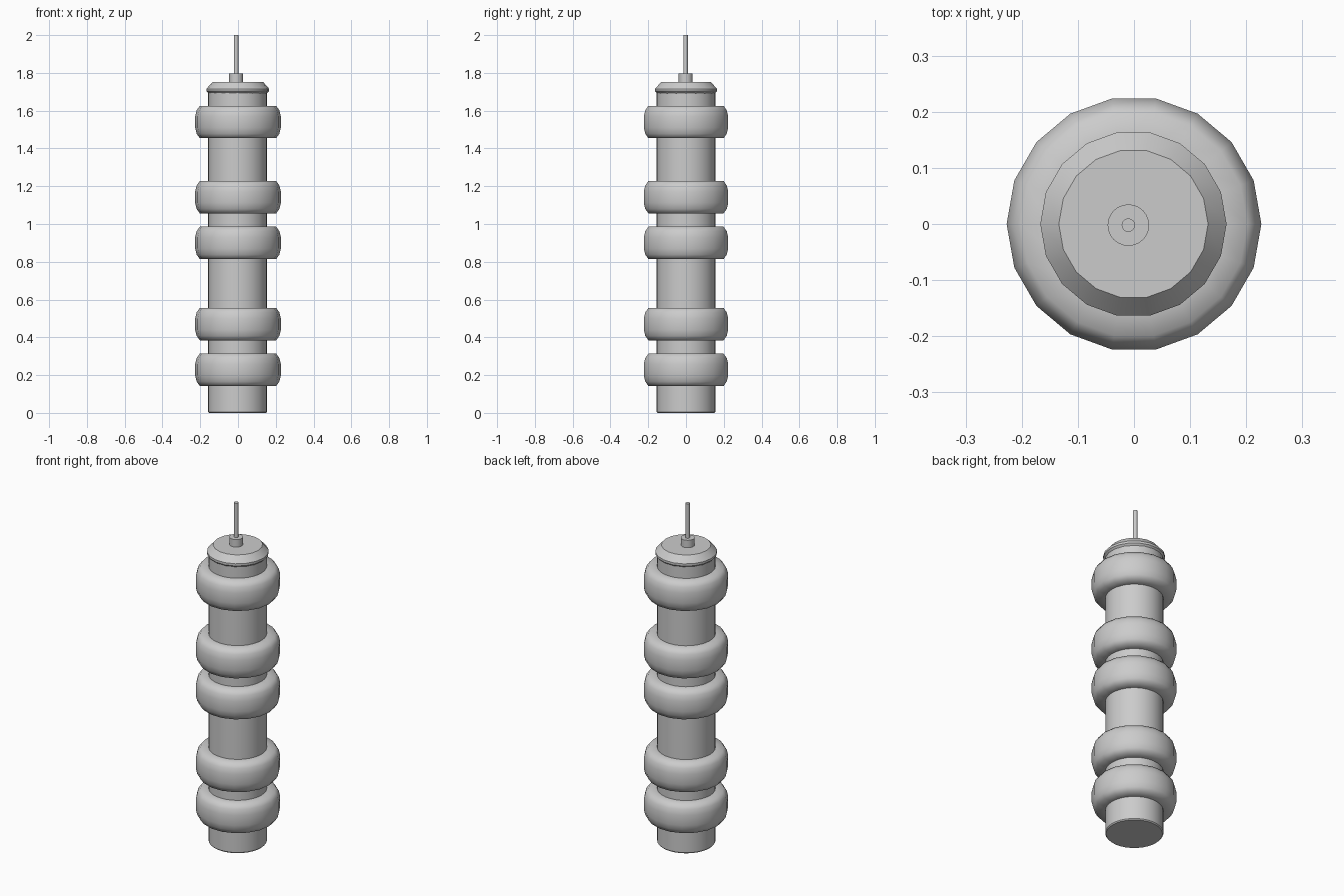
import bpy, bmesh, math

if "Cube" in bpy.data.objects:
    bpy.data.objects.remove(bpy.data.objects["Cube"])


def lathe(name, profile, sides, center=(0, 0), z=0.0, angle=35):
    """Revolve an open (radius, height) profile about z; end rings are capped."""
    bm = bmesh.new()
    rings = []
    for r, h in profile:
        rings.append([bm.verts.new((r * math.cos(2 * math.pi * i / sides),
                                    r * math.sin(2 * math.pi * i / sides), h))
                      for i in range(sides)])
    for low, high in zip(rings, rings[1:]):
        for i in range(sides):
            j = (i + 1) % sides
            bm.faces.new((low[i], low[j], high[j], high[i]))
    bm.faces.new(rings[0][::-1])
    bm.faces.new(rings[-1])
    mesh = bpy.data.meshes.new(name)
    bm.to_mesh(mesh)
    bm.free()
    obj = bpy.data.objects.new(name, mesh)
    obj.location = (center[0], center[1], z)
    bpy.context.collection.objects.link(obj)
    bpy.ops.object.select_all(action='DESELECT')
    obj.select_set(True)
    bpy.context.view_layer.objects.active = obj
    bpy.ops.object.shade_smooth_by_angle(angle=math.radians(angle))
    return obj


# Main column with a slightly softened foot
lathe("column", [(0.151, 0), (0.156, 0.006), (0.156, 1.70)], 32, (-0.002, 0))

# Swollen collars around the column
collar = [(0.15, -0.086), (0.202, -0.086), (0.219, -0.062), (0.227, -0.03),
          (0.227, 0.03), (0.219, 0.062), (0.202, 0.086), (0.15, 0.086)]
for n, height in enumerate((0.228, 0.47, 0.90, 1.142, 1.54)):
    lathe(f"collar_{n + 1}", collar, 18, z=height, angle=70)

# Chamfered cap
lathe("cap", [(0.155, 1.692), (0.166, 1.703), (0.166, 1.716), (0.133, 1.753)],
      18, (-0.001, 0))

# Fuse socket and thin wick, slightly off centre
lathe("wick_socket", [(0.037, 1.74), (0.037, 1.797)], 24, (-0.01, -0.002))
lathe("wick", [(0.012, 1.78), (0.012, 2.0)], 16, (-0.01, -0.002))
